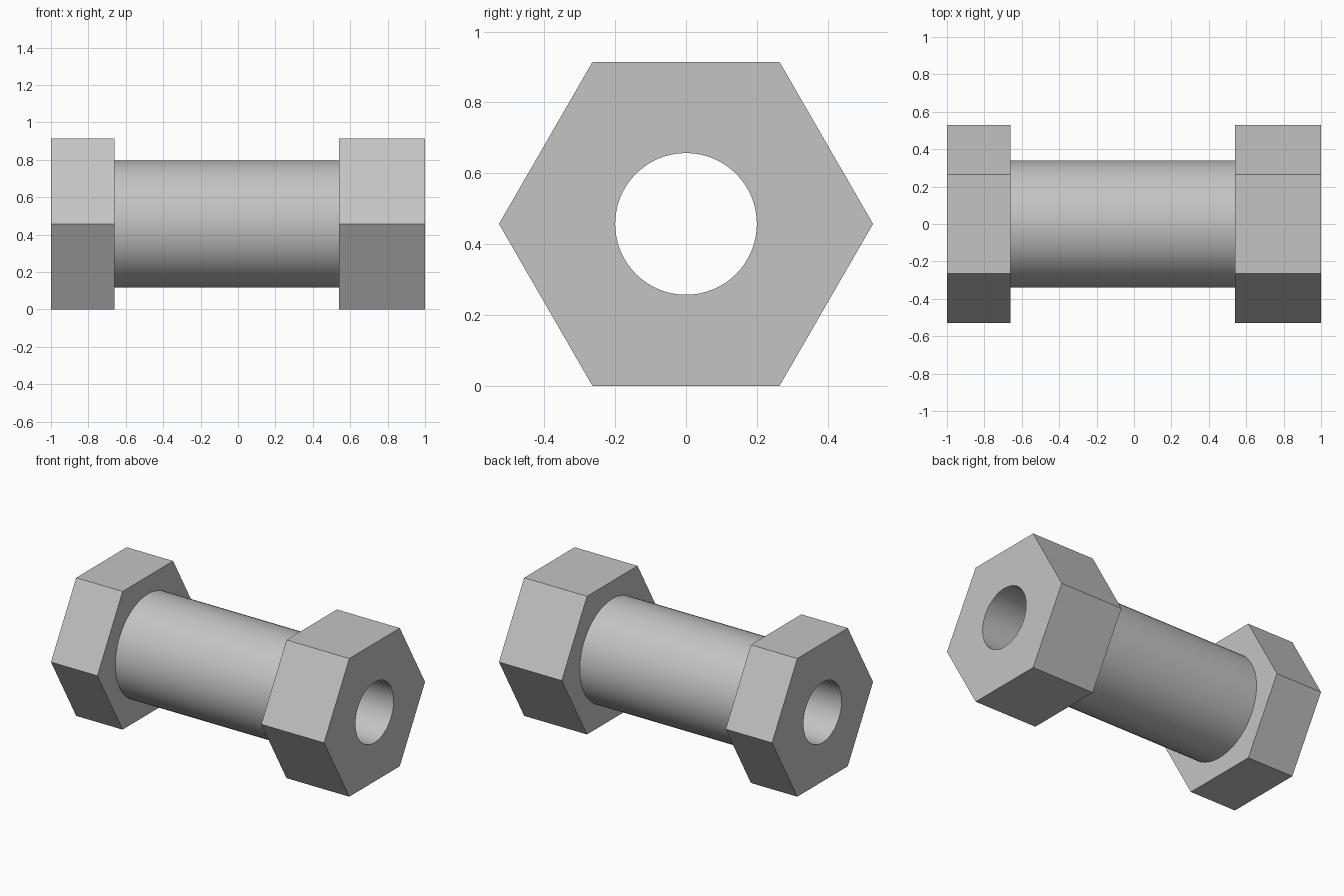
import bpy, bmesh, math
from mathutils import Vector

cube = bpy.data.objects.get("Cube")
if cube:
    bpy.data.objects.remove(cube, do_unlink=True)

HEX_R, SHAFT_R, BORE_R = 0.528, 0.34, 0.2
AXIS_Z = HEX_R * math.sqrt(3) / 2
ROUND = 64

steel = bpy.data.materials.new("plain grey")
steel.use_nodes = True
GREY = (0.55, 0.55, 0.55, 1)
steel.diffuse_color = GREY
steel.node_tree.nodes["Principled BSDF"].inputs["Base Color"].default_value = GREY


def ring(bm, radius, sides, x):
    """Closed loop of edges around the x axis."""
    verts = []
    for i in range(sides):
        a = math.tau * i / sides
        verts.append(bm.verts.new((x, radius * math.cos(a), AXIS_Z + radius * math.sin(a))))
    return [bm.edges.new((verts[i], verts[(i + 1) % sides])) for i in range(sides)]


def bored_prism(name, radius, sides, x0, x1):
    """Prism along x with a round hole right through it."""
    bm = bmesh.new()
    loops = ring(bm, radius, sides, x0) + ring(bm, BORE_R, ROUND, x0)
    fill = bmesh.ops.triangle_fill(bm, edges=loops, use_beauty=True, normal=Vector((-1, 0, 0)))
    cap = [f for f in fill["geom"] if isinstance(f, bmesh.types.BMFace)]
    grown = bmesh.ops.extrude_face_region(bm, geom=cap, use_keep_orig=True)
    moved = [v for v in grown["geom"] if isinstance(v, bmesh.types.BMVert)]
    bmesh.ops.translate(bm, verts=moved, vec=(x1 - x0, 0, 0))
    bmesh.ops.recalc_face_normals(bm, faces=bm.faces)

    mesh = bpy.data.meshes.new(name)
    bm.to_mesh(mesh)
    bm.free()
    mesh.materials.append(steel)
    obj = bpy.data.objects.new(name, mesh)
    bpy.context.collection.objects.link(obj)
    bpy.ops.object.select_all(action="DESELECT")
    obj.select_set(True)
    bpy.context.view_layer.objects.active = obj
    bpy.ops.object.shade_smooth_by_angle(angle=math.radians(30))
    return obj


# Thinner hexagonal nut, hollow shaft, thicker hexagonal head
bored_prism("right_hex_nut", HEX_R, 6, -1.0, -0.66)
bored_prism("hollow_shaft", SHAFT_R, ROUND, -0.66, 0.54)
bored_prism("left_hex_head", HEX_R, 6, 0.54, 1.0)
